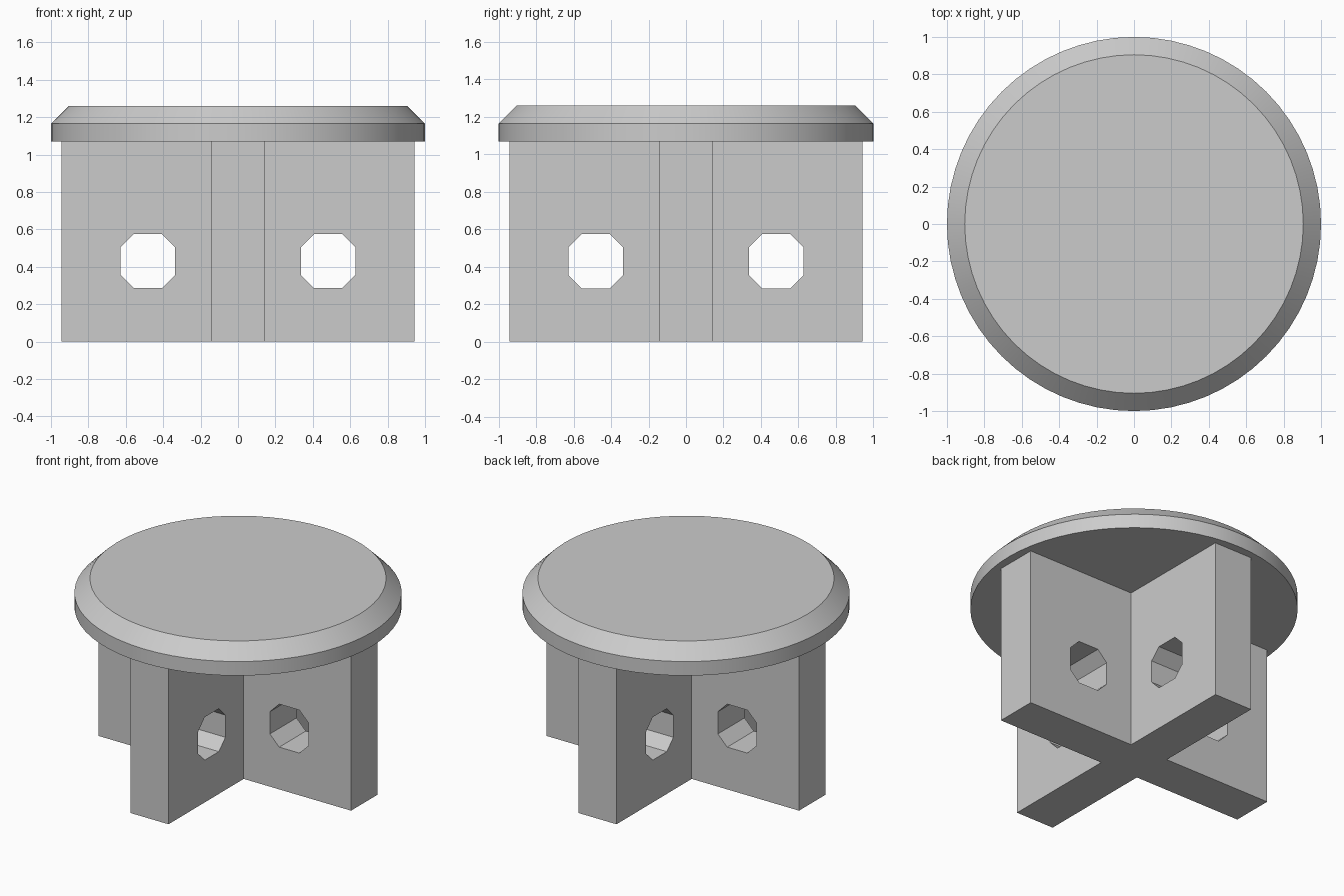
import bpy
import bmesh
from math import cos, sin, pi
from mathutils import Matrix, Vector

cube = bpy.data.objects.get("Cube")
if cube:
    bpy.data.objects.remove(cube, do_unlink=True)

ARM, HALF = 0.943, 0.142          # arm reach and half thickness
CAP_Z, RIM_Z, TOP_Z = 1.07, 1.165, 1.26
HOLE_X, HOLE_Z = 0.482, 0.43      # hole centre on each arm
HOLE_R, HOLE_FLAT = 0.145, 0.075  # hole half width and half flat side

grey = bpy.data.materials.new("plain grey")
grey.use_nodes = True
colour = (0.6, 0.6, 0.6, 1)
grey.diffuse_color = colour
grey.node_tree.nodes["Principled BSDF"].inputs["Base Color"].default_value = colour


def finish(name, bm):
    bmesh.ops.recalc_face_normals(bm, faces=bm.faces)
    mesh = bpy.data.meshes.new(name)
    bm.to_mesh(mesh)
    bm.free()
    mesh.materials.append(grey)
    obj = bpy.data.objects.new(name, mesh)
    bpy.context.collection.objects.link(obj)
    return obj


def prism(bm, points, offset):
    """Extrude a closed outline along an offset."""
    face = bm.faces.new([bm.verts.new(p) for p in points])
    ext = bmesh.ops.extrude_face_region(bm, geom=[face], use_keep_orig=True)
    verts = [g for g in ext["geom"] if isinstance(g, bmesh.types.BMVert)]
    bmesh.ops.translate(bm, verts=verts, vec=offset)


# Cross-shaped base
bm = bmesh.new()
outline = []
for k in range(4):
    turn = Matrix.Rotation(k * pi / 2, 3, 'Z')
    for x, y in ((ARM, -HALF), (ARM, HALF), (HALF, HALF)):
        outline.append(turn @ Vector((x, y, 0)))
prism(bm, outline, (0, 0, CAP_Z))
base = finish("cross_base", bm)

# Octagonal holes through the four arms
bm = bmesh.new()
corners = []
for k in range(4):
    c, s = round(cos(k * pi / 2)), round(sin(k * pi / 2))
    for u, v in ((HOLE_R, -HOLE_FLAT), (HOLE_R, HOLE_FLAT)):
        corners.append((u * c - v * s, u * s + v * c))
for k in range(4):
    turn = Matrix.Rotation(k * pi / 2, 3, 'Z')
    ring = [turn @ Vector((HOLE_X + u, -0.2, HOLE_Z + v)) for u, v in corners]
    prism(bm, ring, turn @ Vector((0, 0.4, 0)))
cutter = finish("hole_cutter", bm)
cutter.hide_render = True

cut = base.modifiers.new("holes", 'BOOLEAN')
cut.operation = 'DIFFERENCE'
cut.solver = 'EXACT'
cut.object = cutter
bpy.context.view_layer.objects.active = base
bpy.ops.object.modifier_apply(modifier=cut.name)
bpy.data.objects.remove(cutter, do_unlink=True)

# Round cap with a chamfered top edge
bm = bmesh.new()
SIDES = 64
rings = []
for radius, z in ((1, CAP_Z), (1, RIM_Z), (0.905, TOP_Z)):
    rings.append([bm.verts.new((radius * cos(2 * pi * i / SIDES),
                                radius * sin(2 * pi * i / SIDES), z))
                  for i in range(SIDES)])
for low, high in zip(rings, rings[1:]):
    for i in range(SIDES):
        j = (i + 1) % SIDES
        bm.faces.new((low[i], low[j], high[j], high[i]))
bm.faces.new(rings[0])
bm.faces.new(rings[-1])
cap = finish("round_cap", bm)

bpy.ops.object.select_all(action='DESELECT')
cap.select_set(True)
bpy.context.view_layer.objects.active = cap
bpy.ops.object.shade_smooth_by_angle(angle=pi / 6)
